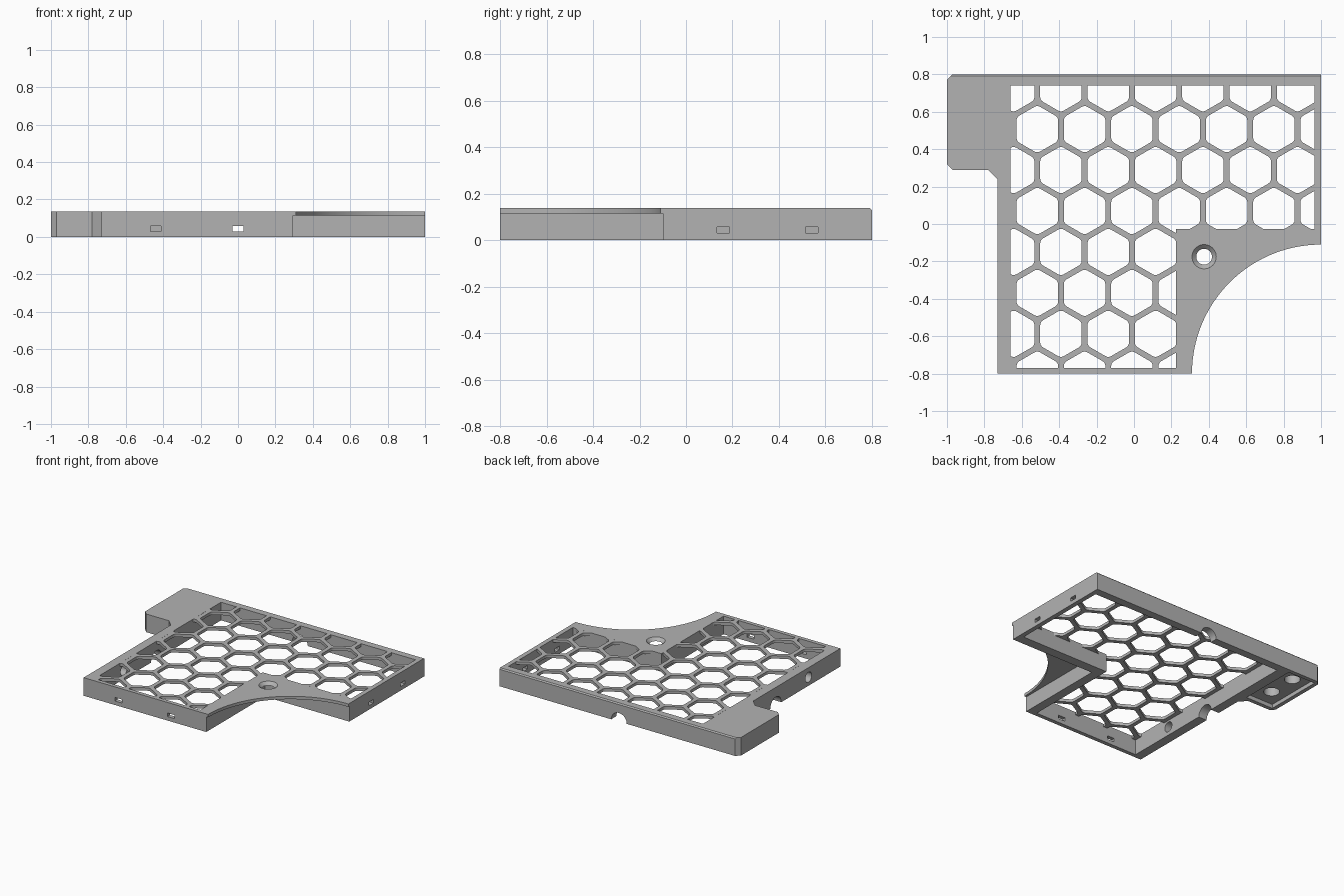
import bpy, bmesh
from math import sin, cos, radians, sqrt
from mathutils import Matrix, Vector

if "Cube" in bpy.data.objects:
    bpy.data.objects.remove(bpy.data.objects["Cube"])

TOP = 0.137        # full height
UNDER = 0.115      # underside of the top plate
LOW = -0.1         # cutters start below the floor

grey = bpy.data.materials.new("plain grey")
grey.use_nodes = True
grey.diffuse_color = (0.45, 0.45, 0.45, 1)
grey.node_tree.nodes["Principled BSDF"].inputs["Base Color"].default_value = grey.diffuse_color


def finish(name, bm):
    bmesh.ops.recalc_face_normals(bm, faces=bm.faces)
    mesh = bpy.data.meshes.new(name)
    bm.to_mesh(mesh)
    bm.free()
    mesh.materials.append(grey)
    obj = bpy.data.objects.new(name, mesh)
    bpy.context.collection.objects.link(obj)
    return obj


def prism(name, outlines, z0, z1):
    """Extrude one or more flat outlines from z0 to z1."""
    bm = bmesh.new()
    for pts in outlines:
        face = bm.faces.new([bm.verts.new((x, y, z0)) for x, y in pts])
        ext = bmesh.ops.extrude_face_region(bm, geom=[face])
        verts = [g for g in ext["geom"] if isinstance(g, bmesh.types.BMVert)]
        bmesh.ops.translate(bm, vec=(0, 0, z1 - z0), verts=verts)
    return finish(name, bm)


def box(name, lo, hi):
    return prism(name, [[(lo[0], lo[1]), (hi[0], lo[1]), (hi[0], hi[1]), (lo[0], hi[1])]],
                 lo[2], hi[2])


def cone(name, centre, r1, r2, depth, axis="Z"):
    bm = bmesh.new()
    turn = {"Z": Matrix(), "X": Matrix.Rotation(radians(90), 4, "Y"),
            "Y": Matrix.Rotation(radians(90), 4, "X")}[axis]
    bmesh.ops.create_cone(bm, cap_ends=True, segments=40, radius1=r1, radius2=r2,
                          depth=depth, matrix=Matrix.Translation(centre) @ turn)
    return finish(name, bm)


def boolean(target, tool, operation="DIFFERENCE"):
    mod = target.modifiers.new("cut", "BOOLEAN")
    mod.operation, mod.solver, mod.object = operation, "EXACT", tool
    bpy.context.view_layer.objects.active = target
    bpy.ops.object.modifier_apply(modifier=mod.name)
    bpy.data.objects.remove(tool)


def rounded_hexagon(cx, cy, flat, fillet):
    d = (flat / 2 - fillet) * 2 / sqrt(3)
    pts = []
    for k in range(6):
        mid = 30 + 60 * k
        px, py = cx + d * cos(radians(mid)), cy + d * sin(radians(mid))
        for step in (-30, -10, 10, 30):
            a = radians(mid + step)
            pts.append((px + fillet * cos(a), py + fillet * sin(a)))
    return pts


# Outer body: plate with side tab and concave quarter-circle corner
arc = [(1 + 0.69 * cos(radians(a)), -0.8 + 0.69 * sin(radians(a)))
       for a in [90 + 90 * i / 40 for i in range(41)]]
outline = arc + [(-0.73, -0.8), (-0.73, 0.24), (-0.78, 0.29), (-0.97, 0.29),
                 (-1, 0.32), (-1, 0.77), (-0.97, 0.8), (1, 0.8)]
body = prism("honeycomb_cover", [outline], 0, TOP)

# Hollow L-shaped interior
inner = [(-0.66, -0.77), (0.225, -0.77), (0.225, -0.027), (0.965, -0.027),
         (0.965, 0.74), (-0.66, 0.74)]
boolean(body, prism("interior_cutter", [inner], LOW, UNDER))

# Thin ledge at the concave corner
boolean(body, box("corner_cutter", (0.295, -1, LOW), (1.2, -0.10, UNDER)))

# Honeycomb openings, trimmed to the interior
pitch, row_gap = 0.253, 0.2188
cells = []
for row in range(-1, 7):
    for col in range(-1, 8):
        x = -0.517 + pitch * col + (pitch / 2 if row % 2 else 0)
        cells.append(rounded_hexagon(x, 0.507 - row_gap * row, 0.222, 0.03))
holes = prism("honeycomb_cutter", cells, UNDER - 0.03, TOP + 0.05)
boolean(holes, prism("trim", [inner], LOW, TOP + 0.1), "INTERSECT")
boolean(body, holes)

# Countersunk screw hole
boolean(body, cone("screw_cutter", (0.375, -0.175, 0.125), 0.038, 0.067, 0.028))
boolean(body, cone("screw_bore", (0.375, -0.175, 0.12), 0.04, 0.04, 0.1))

# Clip slots in the front and side walls
for x in (-0.44, 0):
    boolean(body, box("front_slot", (x - 0.029, -0.9, 0.03), (x + 0.029, -0.74, 0.057)))
for y in (0.16, 0.54):
    boolean(body, box("side_slot", (0.93, y - 0.027, 0.03), (1.1, y + 0.027, 0.057)))

# Cable notches and a round hole through the walls
boolean(body, cone("back_notch", (0, 0.78, 0), 0.065, 0.065, 0.16, "Y"))
boolean(body, cone("side_notch", (-0.7, -0.03, 0), 0.065, 0.065, 0.16, "X"))
boolean(body, cone("side_hole", (-0.7, -0.42, 0.065), 0.038, 0.038, 0.16, "X"))

# Recess and two round wells under the tab
boolean(body, box("tab_recess", (-0.97, 0.32, LOW), (-0.74, 0.77, 0.03)))
for y in (0.45, 0.67):
    boolean(body, cone("tab_well", (-0.855, y, 0.05), 0.055, 0.055, 0.1))

# Small chamfer on the back top edge
chamfer = box("chamfer_cutter", (-2, -0.006, -0.006), (2, 0.006, 0.006))
chamfer.data.transform(Matrix.Translation(Vector((0, 0.8, TOP)))
                       @ Matrix.Rotation(radians(45), 4, "X"))
boolean(body, chamfer)

# Smooth curved walls, keep edges crisp
body.select_set(True)
bpy.context.view_layer.objects.active = body
bpy.ops.object.shade_smooth_by_angle(angle=radians(25))
